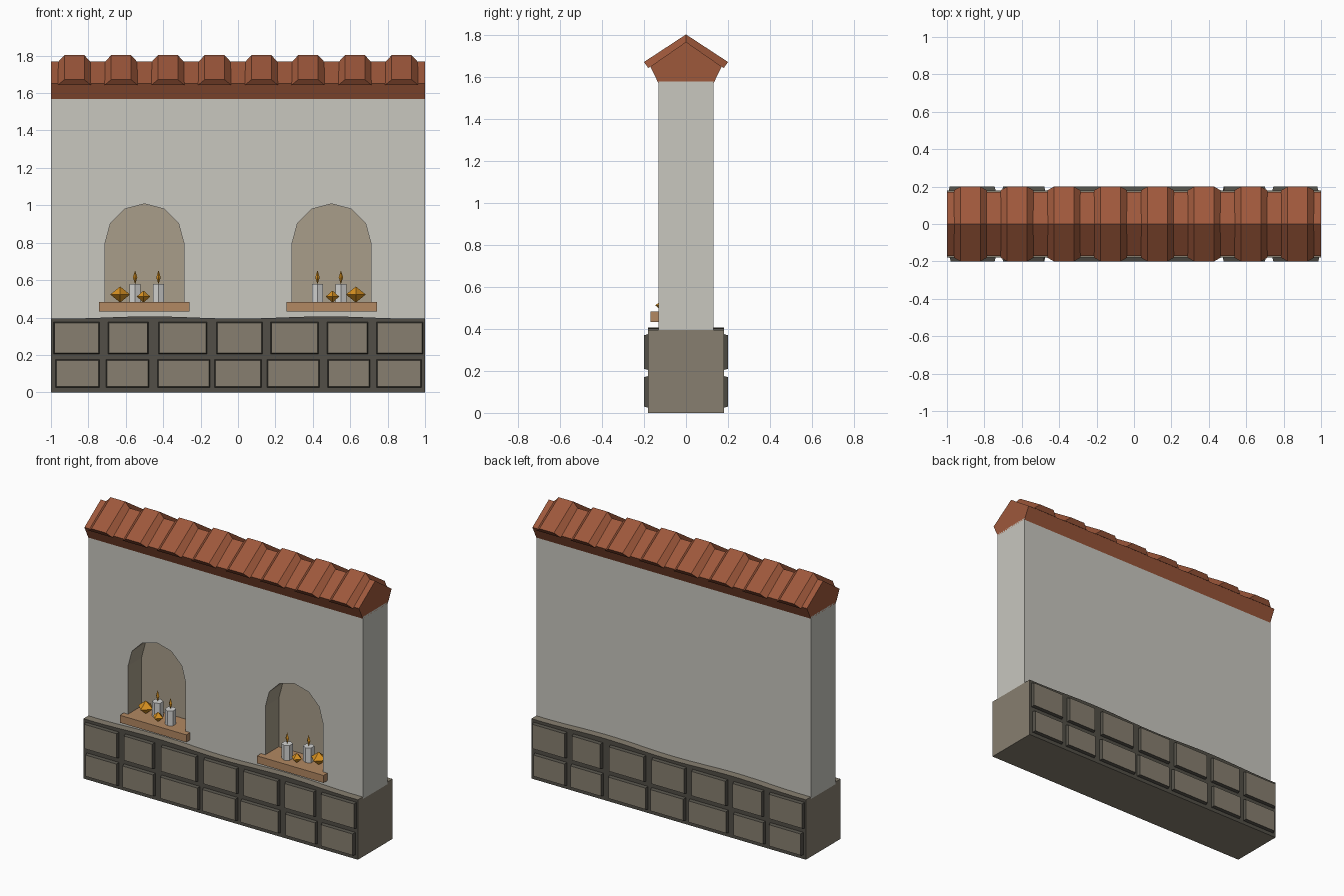
import bpy, bmesh, math
from mathutils import Matrix, Vector

cube = bpy.data.objects.get("Cube")
if cube:
    bpy.data.objects.remove(cube, do_unlink=True)


def material(name, r, g, b):
    lin = [(c / 255 / 12.92) if c < 11 else ((c / 255 + 0.055) / 1.055) ** 2.4 for c in (r, g, b)]
    m = bpy.data.materials.new(name)
    m.use_nodes = True
    m.diffuse_color = (*lin, 1)
    m.node_tree.nodes["Principled BSDF"].inputs["Base Color"].default_value = (*lin, 1)
    return m


PLASTER = material("plaster", 200, 199, 191)
NICHE = material("niche_plaster", 168, 158, 138)
STONE = material("stone", 135, 127, 112)
MORTAR = material("dark_mortar", 82, 79, 71)
TILE = material("terracotta", 158, 88, 59)
WOOD = material("wood", 178, 136, 98)
WAX = material("wax", 212, 212, 210)
GOLD = material("gold", 215, 145, 33)


def finish(name, bm, *mats):
    bmesh.ops.recalc_face_normals(bm, faces=bm.faces)
    mesh = bpy.data.meshes.new(name)
    bm.to_mesh(mesh)
    bm.free()
    for m in mats:
        mesh.materials.append(m)
    ob = bpy.data.objects.new(name, mesh)
    bpy.context.scene.collection.objects.link(ob)
    return ob


def add_box(bm, x0, x1, y0, y1, z0, z1):
    size = Matrix.Diagonal((x1 - x0, y1 - y0, z1 - z0, 1))
    mid = Matrix.Translation(((x0 + x1) / 2, (y0 + y1) / 2, (z0 + z1) / 2))
    return bmesh.ops.create_cube(bm, size=1, matrix=mid @ size)["verts"]


def add_prism(bm, points, sweep):
    """Closed outline of 3D points swept along a vector."""
    face = bm.faces.new([bm.verts.new(p) for p in points])
    out = bmesh.ops.extrude_face_region(bm, geom=[face], use_keep_orig=True)["geom"]
    moved = [v for v in out if isinstance(v, bmesh.types.BMVert)]
    bmesh.ops.translate(bm, verts=moved, vec=Vector(sweep))


def add_spindle(bm, centre, radius, half, sides, turn):
    """Two pyramids base to base."""
    for end in (1, -1):
        spot = Matrix.Translation(Vector(centre) + Vector((0, 0, end * half / 2)))
        flip = Matrix.Diagonal((1, 1, end, 1))
        bmesh.ops.create_cone(bm, cap_ends=False, segments=sides, radius1=radius, radius2=0,
                              depth=half, matrix=spot @ flip @ Matrix.Rotation(turn, 4, "Z"))
    bmesh.ops.remove_doubles(bm, verts=bm.verts, dist=0.0005)


# Stone base core with a gently wavy top
bm = bmesh.new()
steps = 24
outline = [(-1, -0.18, 0), (1, -0.18, 0)]
for i in range(steps + 1):
    x = 1 - 2 * i / steps
    outline.append((x, -0.18, 0.4 - 0.006 * math.cos(math.tau * x / 0.94)))
add_prism(bm, outline, (0, 0.36, 0))
bm.normal_update()
for f in bm.faces:
    f.material_index = 1 if abs(f.normal.y) > 0.9 else 0
finish("base_core", bm, STONE, MORTAR)

# Stone blocks, two courses on each long side
upper = [(-0.98, -0.745), (-0.69, -0.485), (-0.42, -0.17), (-0.11, 0.125),
         (0.18, 0.425), (0.48, 0.69), (0.745, 0.985)]
lower = [(-0.97, -0.745), (-0.7, -0.48), (-0.425, -0.155), (-0.12, 0.12),
         (0.16, 0.43), (0.485, 0.7), (0.745, 0.975)]
for name, turn in (("front_blocks", 0), ("back_blocks", math.pi)):
    bm = bmesh.new()
    for course, z0, z1 in ((upper, 0.21, 0.37), (lower, 0.03, 0.17)):
        for x0, x1 in course:
            grow = 0.008
            block = add_box(bm, x0 - grow, x1 + grow, -0.2, -0.17, z0 - grow, z1 + grow)
            mid = Vector(((x0 + x1) / 2, 0, (z0 + z1) / 2))
            for v in block:
                if v.co.y < -0.19:
                    v.co.x -= math.copysign(grow, v.co.x - mid.x)
                    v.co.z -= math.copysign(grow, v.co.z - mid.z)
    bm.normal_update()
    for f in bm.faces:
        f.material_index = 0 if f.normal.y < -0.9 else 1
    bmesh.ops.rotate(bm, verts=bm.verts, matrix=Matrix.Rotation(turn, 3, "Z"))
    finish(name, bm, STONE, MORTAR)

# Plaster wall with two arched niches cut in
bm = bmesh.new()
add_box(bm, -1, 1, -0.13, 0.13, 0.38, 1.58)
wall = finish("wall", bm, PLASTER, NICHE)
bm = bmesh.new()
for side in (-0.5, 0.5):
    arch = [(side - 0.21, -0.3, 0.455), (side + 0.21, -0.3, 0.455)]
    for i in range(7):
        a = math.pi * i / 6
        arch.append((side + 0.21 * math.cos(a), -0.3, 0.8 + 0.208 * math.sin(a)))
    add_prism(bm, arch, (0, 0.31, 0))
cutter = finish("niche_cutter", bm, NICHE)
cutter.hide_render = True
cut = wall.modifiers.new("niches", "BOOLEAN")
cut.operation = "DIFFERENCE"
cut.solver = "EXACT"
cut.object = cutter
bpy.context.view_layer.objects.active = wall
bpy.ops.object.modifier_apply(modifier=cut.name)
bpy.data.objects.remove(cutter, do_unlink=True)
for p in wall.data.polygons:
    c = p.center
    inside = abs(c.y) < 0.125 and abs(c.x) < 0.95 and 0.42 < c.z < 1.2
    p.material_index = 1 if inside else 0

# Roof cap
bm = bmesh.new()
cap = [(-0.13, 1.568), (0.13, 1.568), (0.17, 1.65), (0, 1.768), (-0.17, 1.65)]
add_prism(bm, [(-1, y, z) for y, z in cap], (2, 0, 0))
finish("roof_cap", bm, TILE)

# Raised tile ribs, folded over the ridge
bm = bmesh.new()
for i in range(8):
    x = -0.875 + 0.25 * i
    rings = []
    for y_low, z_low, y_top, z_top in ((-0.18, 1.643, -0.2, 1.672), (0, 1.765, 0, 1.803),
                                       (0.18, 1.643, 0.2, 1.672)):
        rings.append([bm.verts.new(p) for p in (
            (x - 0.088, y_low, z_low), (x - 0.053, y_top, z_top),
            (x + 0.053, y_top, z_top), (x + 0.088, y_low, z_low))])
    for a, b in zip(rings, rings[1:]):
        for k in range(4):
            n = (k + 1) % 4
            bm.faces.new((a[k], a[n], b[n], b[k]))
    bm.faces.new(rings[0])
    bm.faces.new(rings[2])
finish("roof_ribs", bm, TILE)

# Shelf, candles and gold ornaments of each niche
for label, s in (("right", -1), ("left", 1)):
    bm = bmesh.new()
    add_box(bm, s * 0.5 - 0.242, s * 0.5 + 0.242, -0.17, 0.02, 0.433, 0.482)
    finish(label + "_shelf", bm, WOOD)

    candles, flames, gems = bmesh.new(), bmesh.new(), bmesh.new()
    for x, y in ((0.55, -0.05), (0.425, -0.095)):
        bmesh.ops.create_cone(candles, cap_ends=True, segments=6, radius1=0.034, radius2=0.034,
                              depth=0.1, matrix=Matrix.Translation((s * x, y, 0.53)))
        add_spindle(flames, (s * x, y, 0.615), 0.012, 0.037, 4, 0)
    for x, y, r, h in ((0.63, -0.06, 0.053, 0.043), (0.505, -0.11, 0.036, 0.032)):
        add_spindle(gems, (s * x, y, 0.48 + h), r, h, 4, 0)
    finish(label + "_candles", candles, WAX)
    finish(label + "_flames", flames, GOLD)
    finish(label + "_ornaments", gems, GOLD)
